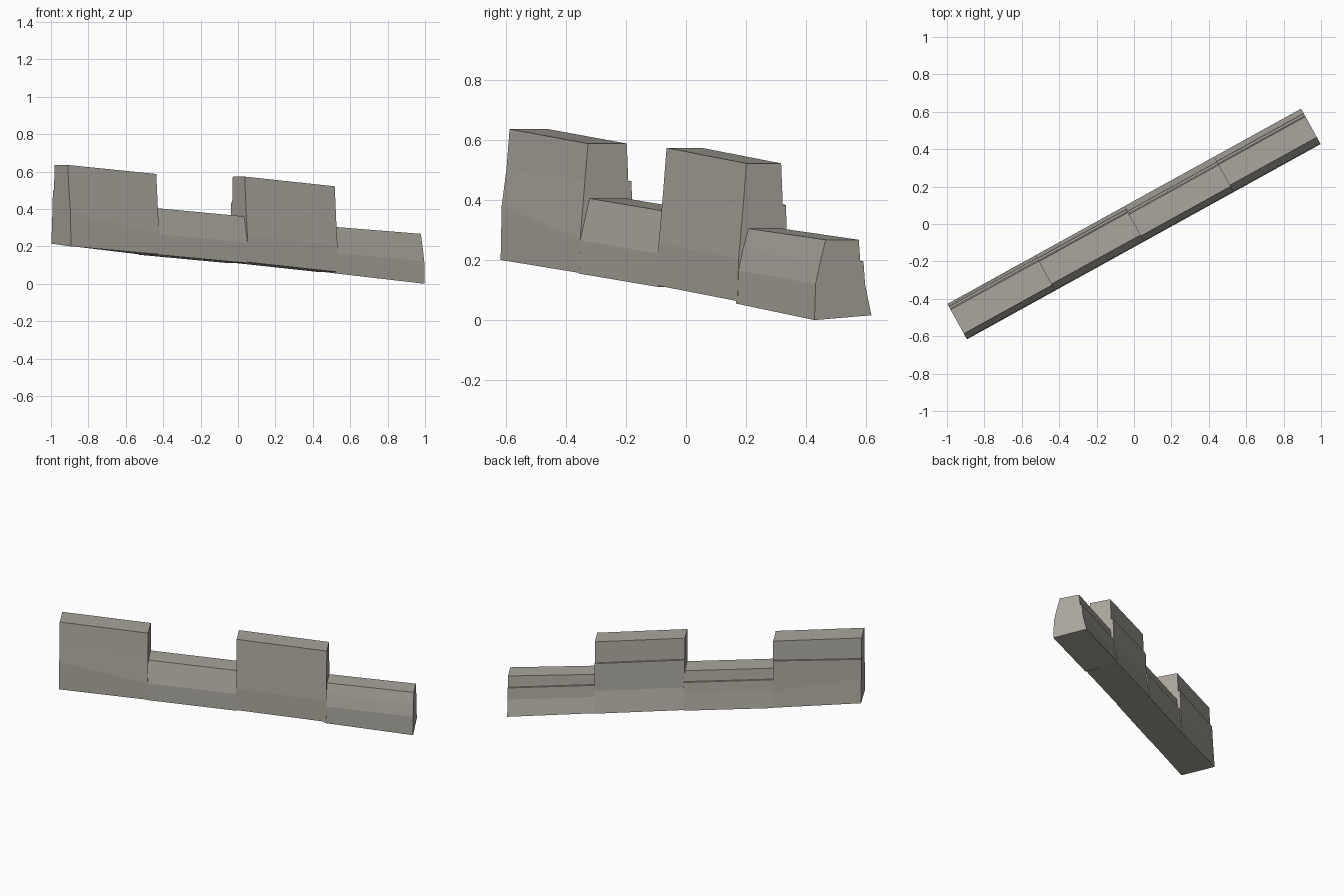
import bpy, bmesh
from math import radians, sin, cos

cube = bpy.data.objects.get("Cube")
if cube:
    bpy.data.objects.remove(cube, do_unlink=True)

stone = bpy.data.materials.new("warm_grey_stone")
stone.use_nodes = True
colour = (0.40, 0.38, 0.335, 1)
stone.diffuse_color = colour
bsdf = next(n for n in stone.node_tree.nodes if n.type == 'BSDF_PRINCIPLED')
bsdf.inputs["Base Color"].default_value = colour
bsdf.inputs["Roughness"].default_value = 0.9

ANGLE = radians(28.9)


def place(u, v, z):
    """Wall coordinates (along, across, height) to model space."""
    return (u * cos(ANGLE) - v * sin(ANGLE), u * sin(ANGLE) + v * cos(ANGLE), z)


def profile(levels, front, back):
    """Closed cross-section with a small stone ledge on the back."""
    low, mid, top = levels
    return [(-0.108, 0), (-0.104, low), (-0.086, mid), (front, top),
            (back, top), (back + 0.006, mid), (back + 0.018, mid),
            (back + 0.024, low), (0.108, 0)]


def wall_section(name, ends, base, back_lift, levels, front, back):
    """Loft a section between its two ends, following the sloping ground."""
    bm = bmesh.new()
    rings = []
    for u, z0, lift, heights in zip(ends, base, back_lift, levels):
        ring = []
        for v, h in profile(heights, front, back):
            extra = lift if v > 0 and h == 0 else 0
            ring.append(bm.verts.new(place(u, v, z0 + h + extra)))
        rings.append(ring)
    a, b = rings
    n = len(a)
    for i in range(n):
        j = (i + 1) % n
        bm.faces.new((a[i], a[j], b[j], b[i]))
    bm.faces.new(a)
    bm.faces.new(b)
    bmesh.ops.recalc_face_normals(bm, faces=bm.faces)
    mesh = bpy.data.meshes.new(name)
    bm.to_mesh(mesh)
    bm.free()
    mesh.materials.append(stone)
    bpy.context.collection.objects.link(bpy.data.objects.new(name, mesh))


# Alternating tall merlons and low crenels, stepping down the slope
wall_section("upper_merlon", (-1.08, -0.54), (0.20, 0.157), (0.014, 0),
             ((0.18, 0.30, 0.435), (0.11, 0.305, 0.43)), -0.074, 0.073)
wall_section("upper_crenel", (-0.545, 0.005), (0.155, 0.11), (0, 0),
             ((0.11, 0.18, 0.25),) * 2, -0.068, 0.07)
wall_section("lower_merlon", (0.0, 0.55), (0.115, 0.063), (0, 0),
             ((0.14, 0.32, 0.458),) * 2, -0.074, 0.058)
wall_section("lower_crenel", (0.54, 1.08), (0.055, 0.0), (0.012, 0.016),
             ((0.11, 0.185, 0.25), (0.12, 0.195, 0.267)), -0.066, 0.06)
